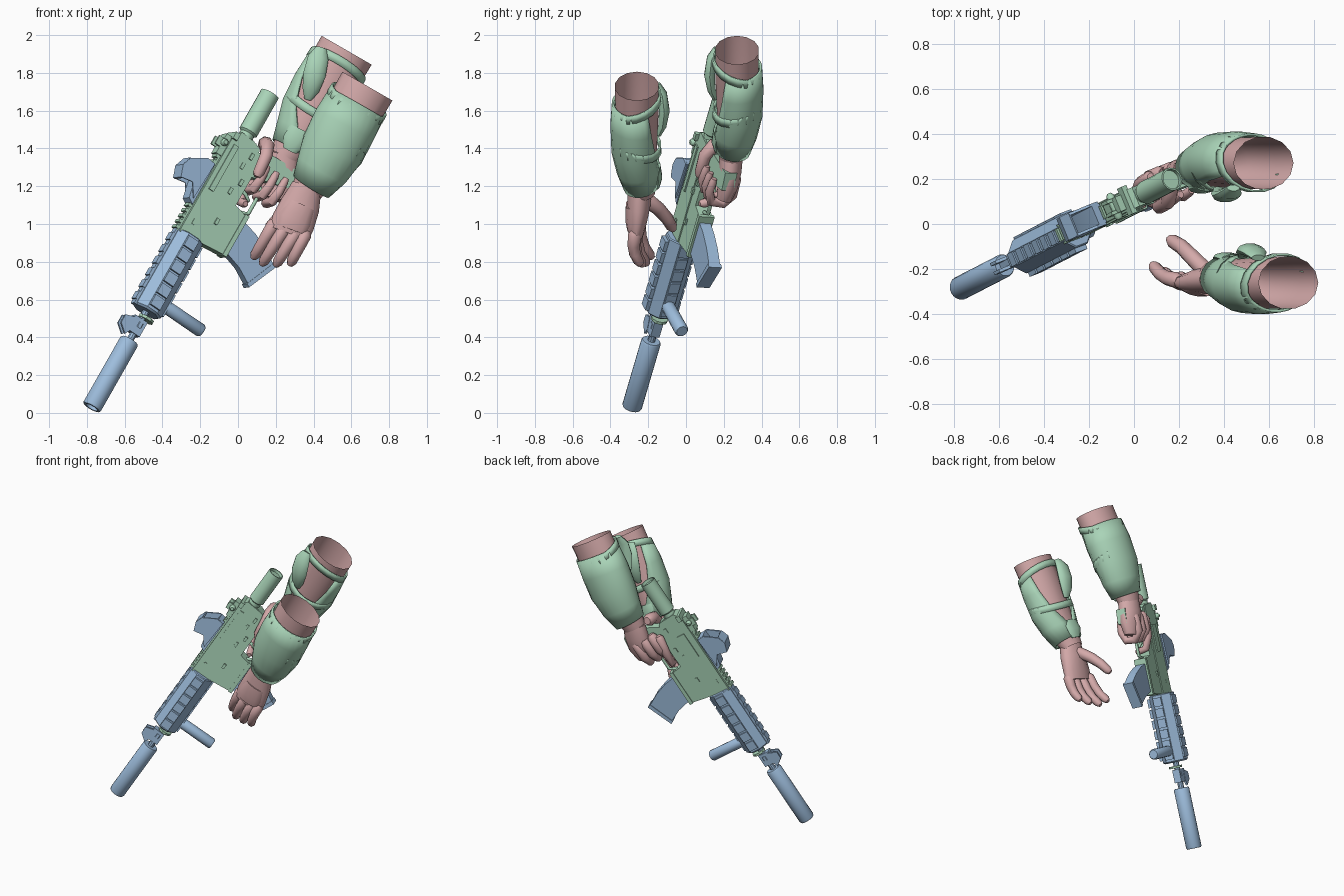
import bpy, bmesh, math
from mathutils import Vector, Matrix

cube = bpy.data.objects.get("Cube")
if cube:
    bpy.data.objects.remove(cube, do_unlink=True)


def material(name, rgb):
    m = bpy.data.materials.new(name)
    m.use_nodes = True
    m.diffuse_color = (*rgb, 1)
    m.node_tree.nodes["Principled BSDF"].inputs["Base Color"].default_value = (*rgb, 1)
    return m


BLUE = material("soft blue", (0.34, 0.51, 0.72))
GREEN = material("soft green", (0.40, 0.66, 0.48))
PINK = material("soft pink", (0.66, 0.40, 0.40))

# Rifle frame: x runs muzzle to rear, y to its right side, z to its top
back = Vector((0.479, 0.247, 0.842)).normalized()
side = back.cross(Vector((0.789, 0.298, -0.537))).normalized()
GUN = Matrix((back, side, back.cross(side))).transposed().to_4x4()
GUN.translation = (-0.775, -0.287, 0.029)


def finish(name, bm, mat, matrix=None, thick=0, angle=35):
    bmesh.ops.recalc_face_normals(bm, faces=bm.faces)
    if matrix:
        bm.transform(matrix)
    if matrix and matrix.determinant() < 0:
        bmesh.ops.reverse_faces(bm, faces=bm.faces)
    me = bpy.data.meshes.new(name)
    bm.to_mesh(me)
    bm.free()
    me.materials.append(mat)
    ob = bpy.data.objects.new(name, me)
    bpy.context.collection.objects.link(ob)
    if thick:
        mod = ob.modifiers.new("thickness", "SOLIDIFY")
        mod.thickness, mod.offset = thick, 0
    bpy.ops.object.select_all(action="DESELECT")
    ob.select_set(True)
    bpy.context.view_layer.objects.active = ob
    bpy.ops.object.shade_smooth_by_angle(angle=math.radians(angle))
    return ob


def prism(name, profile, y0, y1, mat):
    """Side profile of (along, height) points, given a thickness."""
    bm = bmesh.new()
    f = bm.faces.new([bm.verts.new((a, y0, h)) for a, h in profile])
    ext = bmesh.ops.extrude_face_region(bm, geom=[f])
    verts = [v for v in ext["geom"] if isinstance(v, bmesh.types.BMVert)]
    bmesh.ops.translate(bm, verts=verts, vec=(0, y1 - y0, 0))
    return finish(name, bm, mat, GUN)


def box(name, a0, a1, y0, y1, h0, h1, mat):
    return prism(name, [(a0, h0), (a1, h0), (a1, h1), (a0, h1)], y0, y1, mat)


def turn(name, profile, mat, n=16, place=Matrix()):
    """Ringed part about the rifle's long axis from (along, radius) points."""
    bm = bmesh.new()
    rings = [[bm.verts.new((a, r * math.cos((k + .5) * math.tau / n),
                            r * math.sin((k + .5) * math.tau / n)))
              for k in range(n)] for a, r in profile]
    for p, q in zip(rings, rings[1:]):
        for k in range(n):
            bm.faces.new((p[k], p[(k + 1) % n], q[(k + 1) % n], q[k]))
    bm.faces.new(rings[0])
    bm.faces.new(rings[-1])
    return finish(name, bm, mat, GUN @ place)


def loft(name, rows, mat, n=14, ref=(0, 1, 0), caps=True, tilt=0, thick=0, matrix=None):
    """Skin through rows of (x, y, z, width, depth[, gap in degrees])."""
    bm = bmesh.new()
    pts = [Vector(r[:3]) for r in rows]
    gapped = len(rows[0]) > 5
    rings = []
    for i, r in enumerate(rows):
        t = (pts[min(i + 1, len(pts) - 1)] - pts[max(i - 1, 0)]).normalized()
        e2 = (Vector(ref) - t * t.dot(Vector(ref))).normalized()
        e1 = e2.cross(t)
        ring = []
        for k in range(n):
            if gapped:
                g = math.radians(r[5])
                w = -math.pi / 2 + g + (math.tau - 2 * g) * k / (n - 1)
            else:
                w = math.tau * k / n
            ring.append(bm.verts.new(pts[i] + e1 * r[3] * math.cos(w)
                                     + e2 * r[4] * math.sin(w) + t * tilt * math.sin(w)))
        rings.append(ring)
    for p, q in zip(rings, rings[1:]):
        for k in range(n - gapped):
            j = (k + 1) % n
            bm.faces.new((p[k], p[j], q[j], q[k]))
    if caps:
        bm.faces.new(rings[0])
        bm.faces.new(rings[-1])
    return finish(name, bm, mat, matrix, thick, 50)


def finger(name, joints, r, matrix=None, mat=PINK, ref=(0, 1, 0)):
    """Rounded, tapering tube along its joints."""
    j = [Vector(p) for p in joints]
    start, end = (j[0] - j[1]).normalized() * r * .6, (j[-1] - j[-2]).normalized() * r * .6
    pts = [j[0] + start] + j + [j[-1] + end]
    sizes = [r * .6] + [r * (1 - .08 * i) for i in range(len(j))] + [r * .45]
    loft(name, [(*p, s, s) for p, s in zip(pts, sizes)], mat, 8, ref, matrix=matrix)


# Suppressor, barrel and front sight
turn("suppressor", [(.42, .025), (.42, .048), (.41, .053), (.01, .053), (0, .048),
                    (0, .034), (.04, .034)], BLUE, 20)
turn("barrel", [(.41, .02), (.50, .02), (.50, .03), (.53, .03), (.53, .02), (.62, .02)], BLUE, 10)
box("front_sight_base", .46, .55, -.026, .026, -.03, .05, BLUE)
for y in (-.028, .014):
    prism("front_sight_wing", [(.43, .05), (.47, .1), (.52, .1), (.54, .04), (.47, .03)],
          y, y + .014, BLUE)
turn("sling_ring", [(.56, .03), (.56, .045), (.575, .045), (.575, .03)], GREEN, 10,
     Matrix.Translation((0, 0, -.02)))

# Handguard with rails and ribbed panels
turn("handguard", [(.6, .075), (.61, .086), (1.07, .086), (1.075, .08)], BLUE, 8)
box("top_rail", .6, 1.07, -.026, .026, .07, .09, BLUE)
for k in range(6):
    a = .625 + k * .074
    box("top_rail_rib", a, a + .045, -.03, .03, .085, .098, BLUE)
    for y0, y1 in ((-.1, -.07), (.07, .09)):
        box("side_panel_rib", a, a + .06, y0, y1, -.032, .032, BLUE)
    prism("lower_panel_rib", [(a, -.07), (a + .06, -.07), (a + .06, -.09), (a, -.09)],
          -.03, .03, BLUE)
down = Matrix.Translation((.685, 0, 0)) @ Matrix.Rotation(math.pi / 2, 4, "Y")
turn("foregrip", [(.06, .03), (.09, .036), (.315, .037), (.325, .03)], BLUE, 14, down)

# Receiver
prism("upper_receiver", [(1.06, -.06), (1.69, -.06), (1.7, .04), (1.66, .075), (1.06, .075)],
      -.045, .045, GREEN)
prism("lower_receiver", [(1.07, -.04), (1.09, -.21), (1.33, -.22), (1.35, -.13), (1.57, -.13),
                         (1.68, -.09), (1.7, -.03)], -.038, .038, GREEN)
box("receiver_rail", 1.06, 1.62, -.026, .026, .07, .086, GREEN)
for k in range(16):
    box("receiver_rail_tooth", 1.07 + k * .034, 1.088 + k * .034, -.03, .03, .084, .1, GREEN)
box("ejection_cover", 1.36, 1.55, .04, .053, -.025, .03, GREEN)
box("bolt_ridge", 1.34, 1.62, -.053, -.04, .02, .05, GREEN)
box("magazine_well_lip", 1.085, 1.34, -.044, .044, -.225, -.2, GREEN)
for a, h in ((1.13, .02), (1.2, -.09), (1.38, -.07), (1.45, -.1), (1.53, -.06), (1.6, -.08)):
    box("receiver_catch", a, a + .035, -.05, .046, h, h + .018, GREEN)
turn("buffer_tube", [(1.68, .04), (1.72, .04), (1.725, .046), (1.73, .052), (1.97, .052),
                     (1.97, .045), (1.95, .045)], GREEN, 18)
box("charging_handle", 1.64, 1.68, -.065, .065, .05, .078, GREEN)
box("rear_sight_base", 1.53, 1.65, -.035, .035, .075, .11, GREEN)
for y in (-.035, .02):
    box("rear_sight_ear", 1.57, 1.62, y, y + .015, .1, .14, GREEN)
finger("rear_sight_knob", [(1.6, -.05, .1), (1.6, .05, .1)], .02, GUN, GREEN, (0, 0, 1))

# Pistol grip, trigger guard and magazine
prism("pistol_grip", [(1.52, -.11), (1.66, -.1), (1.69, -.16), (1.70, -.36), (1.6, -.375),
                      (1.55, -.2)], -.034, .034, GREEN)
finger("trigger_guard", [(1.34, 0, -.18), (1.36, 0, -.225), (1.5, 0, -.225), (1.55, 0, -.18)],
       .012, GUN, GREEN)
finger("trigger", [(1.45, 0, -.12), (1.44, 0, -.16), (1.42, 0, -.19)], .011, GUN, GREEN)
prism("magazine", [(1.11, -.18), (1.31, -.18), (1.285, -.3), (1.25, -.39), (1.2, -.475),
                   (1.035, -.405), (1.08, -.32), (1.105, -.23)], -.032, .032, BLUE)
prism("magazine_floor", [(1.03, -.4), (1.205, -.472), (1.195, -.495), (1.02, -.42)],
      -.037, .037, BLUE)

# Optic: low base with an open hood
prism("optic_base", [(1.22, .085), (1.47, .085), (1.475, .13), (1.33, .14), (1.24, .12)],
      -.045, .045, BLUE)
for y in (-.055, .043):
    prism("optic_hood_wall", [(1.25, .1), (1.47, .09), (1.475, .14), (1.42, .225), (1.37, .243),
                              (1.306, .22), (1.32, .15)], y, y + .012, BLUE)
prism("optic_hood_roof", [(1.306, .208), (1.37, .23), (1.42, .213), (1.425, .225), (1.37, .243),
                          (1.306, .22)], -.05, .05, BLUE)

# Forearms: a bare arm, a guard open on its inner side, straps and a pouch
near = Matrix.Translation((.11, .01, -.19)) @ Matrix.Diagonal((1, -1, 1, 1))
for label, place in (("right", None), ("left", near)):
    loft(label + "_forearm", [(.575, .27, 1.92, .153, .118), (.5, .27, 1.79, .15, .117),
                              (.39, .27, 1.58, .14, .108), (.29, .25, 1.43, .1, .084),
                              (.245, .238, 1.35, .08, .065)],
         PINK, caps=False, matrix=place)
    loft(label + "_arm_guard", [(.52, .272, 1.83, .16, .125, 62), (.455, .275, 1.715, .168, .13, 52),
                                (.39, .275, 1.585, .165, .125, 36), (.335, .262, 1.48, .138, .11, 12),
                                (.278, .247, 1.39, .106, .088, 8)],
         GREEN, 18, caps=False, thick=.012, matrix=place)
    for x, z, tilt in ((.52, 1.83, .04), (.41, 1.62, -.03)):
        loft(label + "_strap", [(x + .012, .272, z + .02, .163, .127), (x - .012, .272, z - .02, .165, .128)],
             GREEN, 18, caps=False, tilt=tilt, thick=.01, matrix=place)
    loft(label + "_pouch", [(.44, .16, 1.93, .03, .015), (.425, .135, 1.88, .055, .025),
                            (.405, .125, 1.79, .06, .03), (.385, .135, 1.71, .045, .022),
                            (.37, .155, 1.66, .02, .012)], GREEN, 10, matrix=place)
    loft(label + "_wrist_pad", [(.33, .165, 1.5, .06, .02), (.3, .155, 1.44, .065, .02),
                                (.275, .168, 1.39, .04, .018)], GREEN, 10, matrix=place)

# Open left hand
loft("left_palm", [(.365, -.245, 1.2, .08, .065), (.33, -.25, 1.1, .105, .062),
                   (.292, -.26, 1.01, .115, .052), (.27, -.262, .95, .108, .038)], PINK)
loft("left_glove_back", [(.335, -.268, 1.1, .08, .052), (.298, -.278, 1.02, .095, .044),
                         (.28, -.28, .97, .085, .032)], PINK)
for base, tip in (((.19, -.25, 1.0), (.09, -.19, .835)), ((.24, -.265, .965), (.135, -.215, .8)),
                  ((.3, -.27, .945), (.208, -.235, .795)), ((.355, -.27, .945), (.283, -.25, .8))):
    b, t = Vector(base), Vector(tip)
    bend = Vector((0, -.015, 0))
    finger("left_finger", [b, b.lerp(t, .4) + bend, b.lerp(t, .72) + bend, t], .036)
finger("left_thumb", [(.32, -.21, 1.13), (.255, -.145, 1.08), (.21, -.1, 1.03), (.17, -.075, .985)],
       .04, ref=(1, 0, 0))

# Right hand closed around the grip
loft("right_palm", [(.25, .238, 1.365, .08, .065), (.23, .235, 1.28, .09, .06),
                    (.215, .22, 1.2, .085, .055), (.195, .2, 1.13, .05, .04)], PINK)
for k in range(3):
    h = -.17 - k * .062
    finger("right_finger", [(1.63, .06, h), (1.53, .068, h), (1.475, .03, h), (1.48, -.035, h),
                            (1.54, -.062, h), (1.6, -.058, h)], .036, GUN, ref=(0, 0, 1))
finger("right_index", [(1.6, .062, -.13), (1.48, .062, -.15), (1.4, .035, -.165), (1.39, -.02, -.17)],
       .032, GUN, ref=(0, 0, 1))
finger("right_thumb", [(1.74, .04, -.13), (1.72, -.03, -.12), (1.66, -.068, -.13), (1.56, -.07, -.14)],
       .042, GUN, ref=(0, 0, 1))
